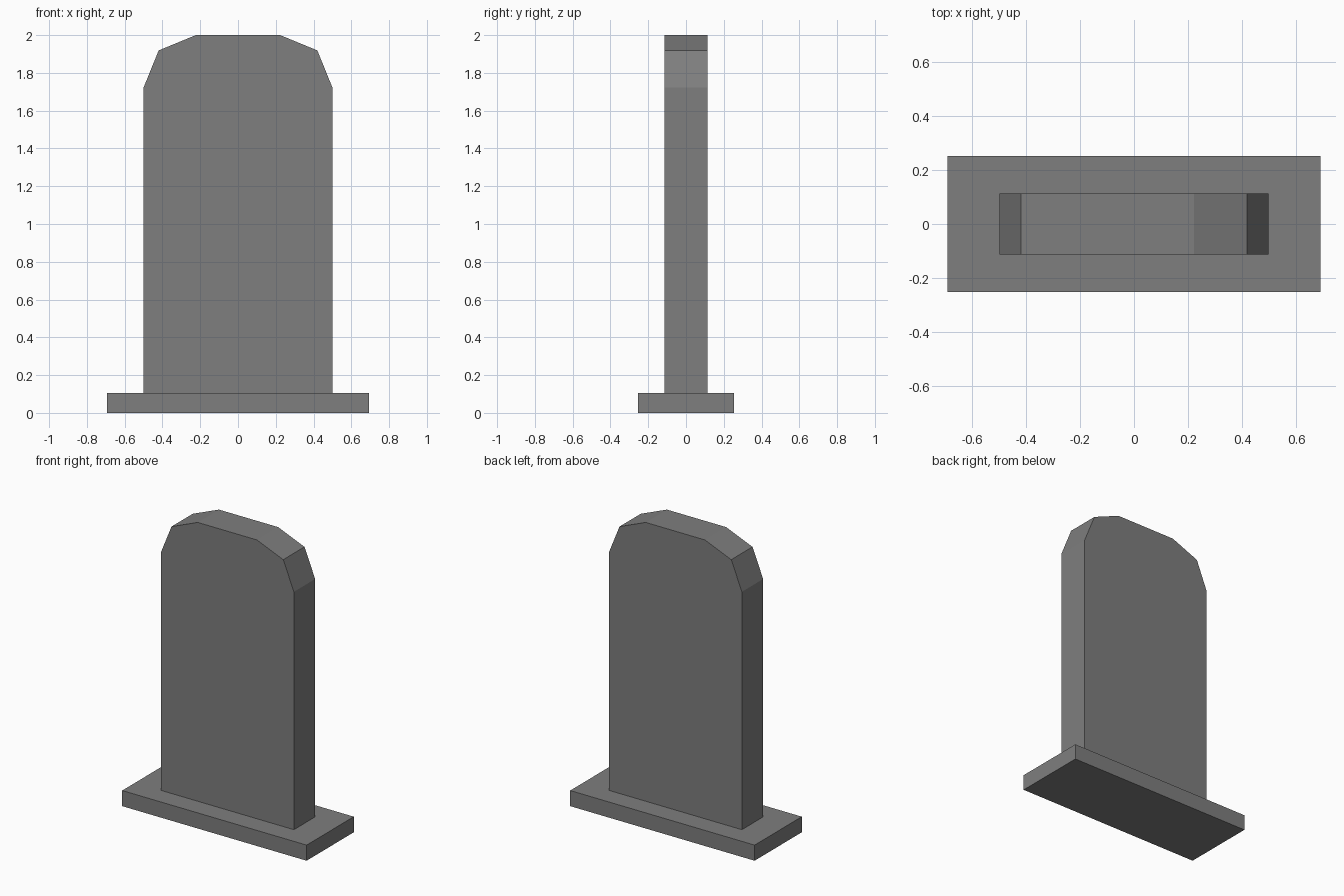
import bpy, bmesh

if "Cube" in bpy.data.objects:
    bpy.data.objects.remove(bpy.data.objects["Cube"])

stone = bpy.data.materials.new("grey_stone")
stone.diffuse_color = (0.21, 0.21, 0.21, 1)
stone.use_nodes = True
stone.node_tree.nodes["Principled BSDF"].inputs["Base Color"].default_value = stone.diffuse_color


def extrude_profile(name, profile, half_depth):
    """Extrude an (x, z) outline symmetrically along y."""
    bm = bmesh.new()
    face = bm.faces.new([bm.verts.new((x, -half_depth, z)) for x, z in profile])
    result = bmesh.ops.extrude_face_region(bm, geom=[face])
    verts = [v for v in result["geom"] if isinstance(v, bmesh.types.BMVert)]
    bmesh.ops.translate(bm, verts=verts, vec=(0, 2 * half_depth, 0))
    bmesh.ops.recalc_face_normals(bm, faces=bm.faces)
    mesh = bpy.data.meshes.new(name)
    bm.to_mesh(mesh)
    bm.free()
    mesh.materials.append(stone)
    obj = bpy.data.objects.new(name, mesh)
    bpy.context.collection.objects.link(obj)
    return obj


def mirrored(right_half):
    """Complete an outline from its right half, listed bottom to top."""
    return right_half + [(-x, z) for x, z in reversed(right_half)]


BASE_TOP = 0.106

# Wide plinth
extrude_profile("base_plinth", mirrored([(0.693, 0), (0.693, BASE_TOP)]), 0.253)

# Upright slab with faceted round shoulders
extrude_profile("headstone_slab", mirrored([
    (0.5, BASE_TOP), (0.5, 1.722), (0.42, 1.919), (0.223, 2.0)]), 0.114)
